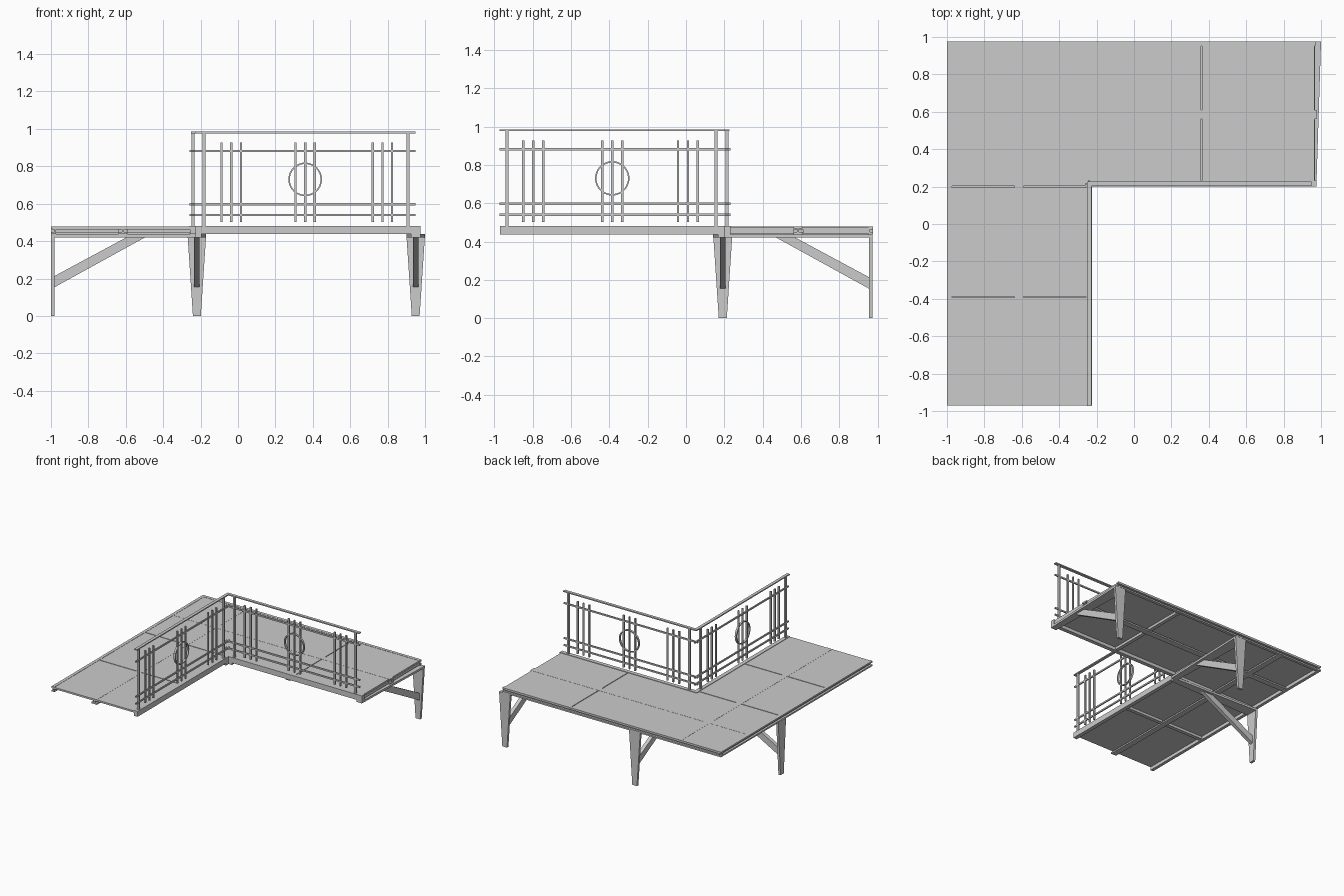
import bpy, bmesh, math
from mathutils import Vector

if "Cube" in bpy.data.objects:
    bpy.data.objects.remove(bpy.data.objects["Cube"])


def make(name, verts, faces):
    me = bpy.data.meshes.new(name)
    me.from_pydata(verts, [], faces)
    bm = bmesh.new()
    bm.from_mesh(me)
    bmesh.ops.recalc_face_normals(bm, faces=bm.faces)
    bm.to_mesh(me)
    bm.free()
    ob = bpy.data.objects.new(name, me)
    bpy.context.collection.objects.link(ob)
    return ob


def loft(name, a, b):
    """Solid between two matching closed loops."""
    n = len(a)
    faces = [tuple(range(n)), tuple(range(n, 2 * n))]
    faces += [(i, (i + 1) % n, n + (i + 1) % n, n + i) for i in range(n)]
    return make(name, list(a) + list(b), faces)


def box(name, x0, x1, y0, y1, z0, z1):
    a, b = ([(x0, y0, z), (x1, y0, z), (x1, y1, z), (x0, y1, z)] for z in (z0, z1))
    return loft(name, a, b)


# Thin deck plates with narrow seams over the cross beams
plates = [(-0.995, -0.255, -0.97, -0.393), (-0.995, -0.255, -0.387, 0.196),
          (-0.995, -0.222, 0.202, 0.977),
          (-0.222, 0.357, 0.23, 0.977), (0.363, 0.965, 0.23, 0.977)]
for p in plates:
    box("deck_plate", *p, 0.463, 0.477)


def beam(name, axis, pos, start, end, profile):
    """Extrude an (offset, z) profile along x or y."""
    def ring(t):
        return [(t, pos + o, z) if axis == "x" else (pos + o, t, z) for o, z in profile]
    return loft(name, ring(start), ring(end))


# Edge channels open outward, centre beams are I-sections
Z = (0.437, 0.449, 0.467, 0.479)
channel = [(-0.008, Z[0]), (0.017, Z[0]), (0.017, Z[1]), (0, Z[1]),
           (0, Z[2]), (0.017, Z[2]), (0.017, Z[3]), (-0.008, Z[3])]
flip = [(-o, z) for o, z in channel]
w, t = 0.024, 0.005
ibeam = [(-w, Z[0]), (w, Z[0]), (w, Z[1]), (t, Z[1]), (t, Z[2]), (w, Z[2]),
         (w, 0.478), (-w, 0.478), (-w, Z[2]), (-t, Z[2]), (-t, Z[1]), (-w, Z[1])]
beam("back_edge_channel", "x", 0.96, -0.998, 0.97, channel)
beam("left_edge_channel", "y", -0.982, -0.97, 0.977, flip)
beam("back_centre_beam", "x", 0.585, -0.98, 0.975, ibeam)
beam("side_centre_beam", "y", -0.615, -0.97, 0.96, ibeam)

# Beams carrying the railing
box("rail_beam_back", -0.26, 0.975, 0.2, 0.232, 0.437, 0.481)
box("rail_beam_side", -0.257, -0.225, -0.97, 0.232, 0.437, 0.481)

# Cross beams between the main beams
for x0, x1 in ((-0.24, -0.21), (0.345, 0.375), (0.95, 0.967)):
    for y0, y1 in ((0.225, 0.56), (0.61, 0.953)):
        box("back_cross_beam", x0, x1, y0, y1, 0.443, 0.464)
for y in (-0.39, 0.199):
    for x0, x1 in ((-0.98, -0.64), (-0.59, -0.25)):
        box("side_cross_beam", x0, x1, y - 0.015, y + 0.015, 0.443, 0.464)


# Brackets: u runs out from the wall, v runs along the wall
def bracket(place):
    def pts(coords):
        return [place(*c) for c in coords]
    # tapered leg
    loft("bracket_leg",
         pts([(0, -0.021, 0), (0.019, -0.021, 0), (0.019, 0.021, 0), (0, 0.021, 0)]),
         pts([(0, -0.05, 0.437), (0.019, -0.05, 0.437), (0.019, 0.05, 0.437), (0, 0.05, 0.437)]))
    # tapered arm
    loft("bracket_arm",
         pts([(0, -0.05, 0.42), (0, 0.05, 0.42), (0, 0.05, 0.437), (0, -0.05, 0.437)]),
         pts([(0.775, -0.025, 0.42), (0.775, 0.025, 0.42), (0.775, 0.025, 0.437), (0.775, -0.025, 0.437)]))
    # diagonal brace
    side = [(0.018, 0.153), (0.018, 0.213), (0.405, 0.421), (0.505, 0.421)]
    loft("bracket_brace", pts([(u, -0.015, z) for u, z in side]),
         pts([(u, 0.015, z) for u, z in side]))


for cx in (-0.22, 0.95):
    bracket(lambda u, v, z, cx=cx: (cx + v, 0.975 - u, z))
bracket(lambda u, v, z: (-1 + u, 0.192 + v, z))


# Railings: s runs along the rail from the corner, d across it
def railing(place, side):
    def bar(name, s0, s1, d, z0, z1):
        loops = [[place(s0, -d, z), place(s1, -d, z), place(s1, d, z), place(s0, d, z)]
                 for z in (z0, z1)]
        return loft(name, *loops)
    bar(side + "_top_rail", -0.008, 1.188, 0.012, 0.976, 0.985)
    for z in (0.54, 0.597, 0.882):
        bar(side + "_rail", -0.018, 1.188, 0.005, z - 0.006, z + 0.006)
    for s in (0.057, 1.149):
        bar(side + "_post", s - 0.008, s + 0.008, 0.008, 0.478, 0.978)
    for s in (0.152, 0.204, 0.256, 0.547, 0.599, 0.651, 0.96, 1.012, 1.064):
        bar(side + "_baluster", s - 0.006, s + 0.006, 0.006, 0.502, 0.928)
    # flat ring ornament
    n, verts, faces = 40, [], []
    for i in range(n):
        a = 2 * math.pi * i / n
        for r, d in ((0.082, -0.008), (0.09, -0.008), (0.09, 0.008), (0.082, 0.008)):
            verts.append(place(0.599 + r * math.cos(a), d, 0.73 + r * math.sin(a)))
        for k in range(4):
            j = (i + 1) % n
            faces.append((4 * i + k, 4 * i + (k + 1) % 4, 4 * j + (k + 1) % 4, 4 * j + k))
    ring = make(side + "_ring", verts, faces)
    bpy.ops.object.select_all(action="DESELECT")
    ring.select_set(True)
    bpy.context.view_layer.objects.active = ring
    bpy.ops.object.shade_smooth_by_angle()


railing(lambda s, d, z: (-0.24 + s, 0.214 + d, z), "back")
railing(lambda s, d, z: (-0.24 + d, 0.214 - s, z), "side")
